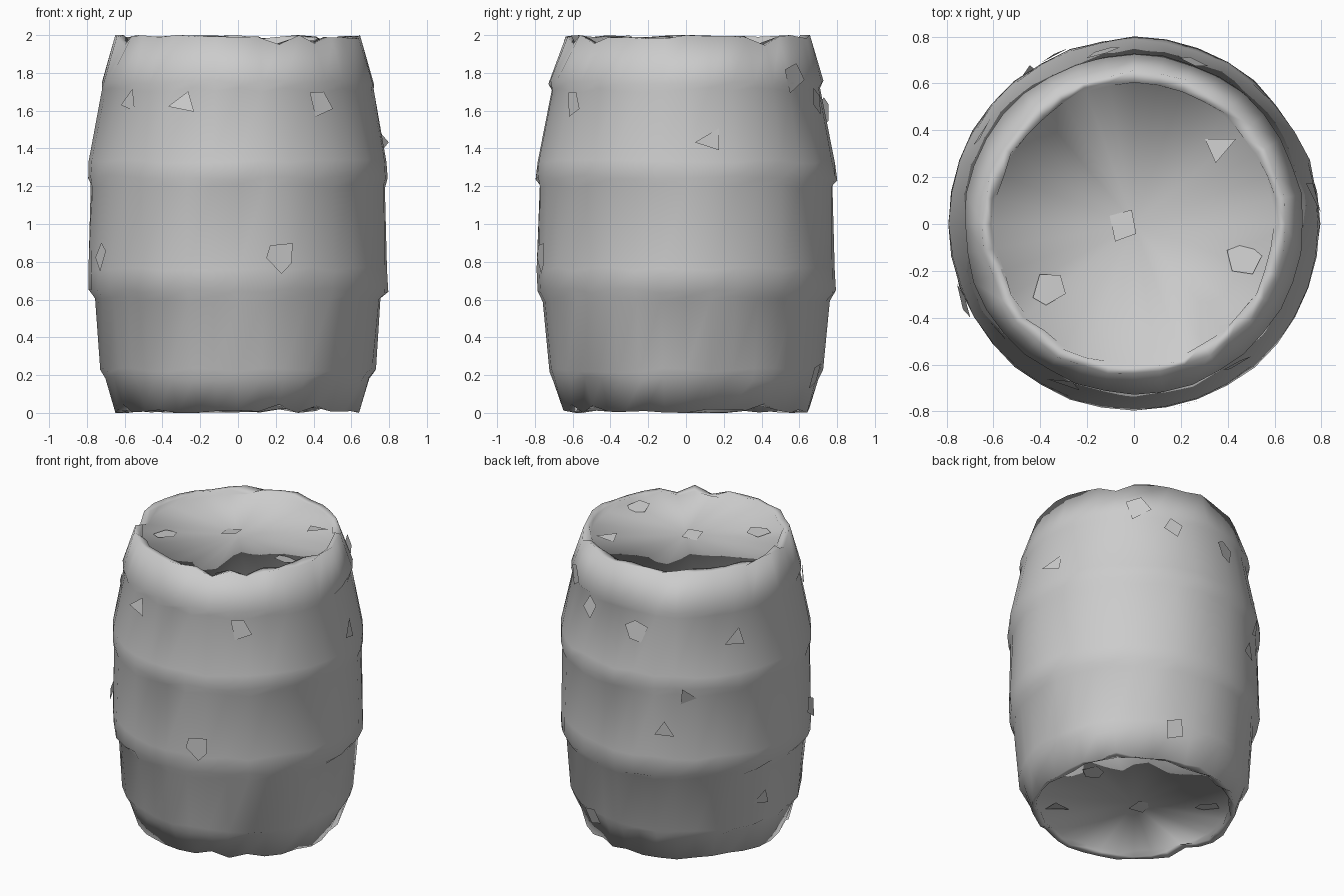
import bpy, bmesh, math, random
from mathutils import Vector

if "Cube" in bpy.data.objects:
    bpy.data.objects.remove(bpy.data.objects["Cube"])

random.seed(4)
SEG = 36
LID_R, LID_IN = 0.60, 0.045   # lid radius and how far it is sunk below the rim

# barrel profile: radius, height, radial wobble, height wobble
profile = [
    (0.605, 0.012, 0.016, 0.012), (0.64, 0.010, 0.012, 0.010),
    (0.70, 0.18, 0.006, 0.014), (0.727, 0.225, 0.006, 0.012),
    (0.757, 0.60, 0.006, 0.014), (0.789, 0.645, 0.007, 0.014),
    (0.790, 0.76, 0.004, 0.010), (0.779, 1.20, 0.006, 0.014),
    (0.795, 1.245, 0.006, 0.014), (0.788, 1.33, 0.004, 0.010),
    (0.714, 1.71, 0.006, 0.014), (0.725, 1.75, 0.006, 0.012),
    (0.645, 1.990, 0.012, 0.010), (0.605, 1.988, 0.016, 0.012),
]


def finish(bm, name, smooth):
    mesh = bpy.data.meshes.new(name)
    bm.normal_update()
    bm.to_mesh(mesh)
    bm.free()
    for p in mesh.polygons:
        p.use_smooth = smooth
    obj = bpy.data.objects.new(name, mesh)
    bpy.context.collection.objects.link(obj)
    return obj


def jit(amount):
    return random.uniform(-amount, amount)


# Worn barrel body: hooped sides, ragged rims, a sunken lid at each end
bm = bmesh.new()
rows = [(LID_R, LID_IN, .004, 0)] + profile + [(LID_R, 2 - LID_IN, .004, 0)]
rings = []
for r, z, wr, wz in rows:
    ring = []
    for i in range(SEG):
        a = 2 * math.pi * i / SEG
        rr = r + jit(wr)
        ring.append(bm.verts.new((rr * math.cos(a), rr * math.sin(a),
                                  min(2, max(0, z + jit(wz))))))
    rings.append(ring)
for lo, hi in zip(rings, rings[1:]):
    for i in range(SEG):
        j = (i + 1) % SEG
        bm.faces.new((lo[i], lo[j], hi[j], hi[i]))
top_mid = bm.verts.new((0, 0, 2 - LID_IN))
low_mid = bm.verts.new((0, 0, LID_IN))
for i in range(SEG):
    j = (i + 1) % SEG
    bm.faces.new((rings[-1][i], rings[-1][j], top_mid))
    bm.faces.new((rings[0][j], rings[0][i], low_mid))
# a few small notches broken out of the upper and lower rims
for k in (4, 12, 20, 29, 31):
    for row, sign in ((-2, -1), (-3, -1), (1, 1), (2, 1)):
        rings[row][k].co.z += sign * 0.035
# rims touch exactly 0 and 2
for k in range(0, SEG, 6):
    rings[2][k].co.z, rings[-3][k].co.z = 0, 2
finish(bm, "barrel_body", True)


def radius_at(z):
    for (r0, z0, *_), (r1, z1, *_) in zip(profile[1:-1], profile[2:-1]):
        if z0 <= z <= z1:
            return r0 + (r1 - r0) * (z - z0) / (z1 - z0)
    return 0.645


# Small flat chipped facets, tilted slightly against the surface
chips = bmesh.new()


def chip(pos, normal, size, sides, lift=0.012):
    n = (Vector(normal).normalized() + Vector((jit(.22), jit(.22), jit(.22)))).normalized()
    u = n.orthogonal().normalized()
    w = n.cross(u)
    start = random.uniform(0, 6.28)
    base = []
    for i in range(sides):
        a = start + 2 * math.pi * i / sides + jit(.25)
        s = size * random.uniform(0.8, 1.1)
        base.append(Vector(pos) + n * lift + (u * math.cos(a) + w * math.sin(a)) * s)
    chips.faces.new([chips.verts.new(p) for p in base])


# side facets: angle in degrees (front is -90), height, size, sides
for deg, z, size, sides in [
    (-141, 1.65, .07, 3), (-113, 1.64, .08, 3), (-54, 1.64, .08, 4), (-74, .83, .09, 5),
    (-155, .83, .08, 4), (9, 1.44, .08, 3), (52, 1.78, .09, 4), (70, 1.65, .07, 4),
    (100, 1.60, .08, 5), (125, 1.2, .08, 3), (150, 1.55, .08, 3), (115, .95, .07, 3),
    (165, .4, .07, 3), (70, .2, .08, 4),
]:
    a, r = math.radians(deg), radius_at(z)
    d = Vector((math.cos(a), math.sin(a), 0))
    slope = (radius_at(z - .05) - radius_at(z + .05)) / .1
    chip(d * r + Vector((0, 0, z)), d + Vector((0, 0, slope)), size, sides)

# lid facets, top and bottom
for x, y, size, sides in [(.36, .33, .08, 3), (-.04, 0, .08, 4),
                          (.46, -.15, .08, 5), (-.37, -.28, .08, 5)]:
    chip((x, y, 2 - LID_IN), (0, 0, 1), size, sides)
    chip((x, -y, LID_IN), (0, 0, -1), size, sides)
finish(chips, "surface_chips", False)
